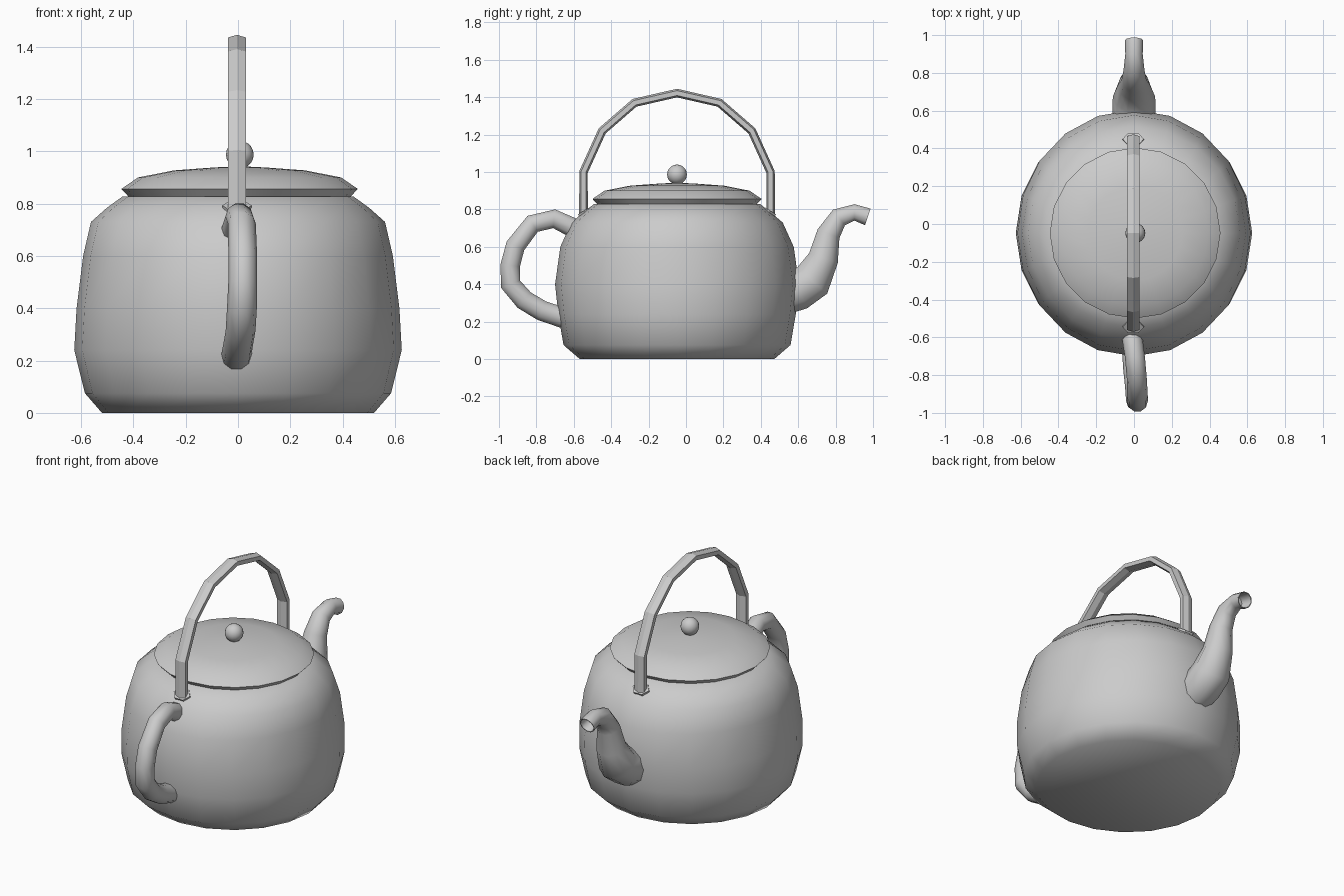
import bpy, bmesh, math
from mathutils import Vector

if "Cube" in bpy.data.objects:
    bpy.data.objects.remove(bpy.data.objects["Cube"])

CY = -0.048  # pot axis


def loft(name, rings, cap_start=True, cap_end=True, smooth=True, angle=45):
    """Skin a list of closed rings into one object."""
    bm = bmesh.new()
    loops = [[bm.verts.new(p) for p in r] for r in rings]
    n = len(loops[0])
    for a, b in zip(loops, loops[1:]):
        for i in range(n):
            j = (i + 1) % n
            bm.faces.new((a[i], a[j], b[j], b[i]))
    if cap_start:
        bm.faces.new(loops[0][::-1])
    if cap_end:
        bm.faces.new(loops[-1])
    bmesh.ops.recalc_face_normals(bm, faces=bm.faces)
    me = bpy.data.meshes.new(name)
    bm.to_mesh(me)
    bm.free()
    ob = bpy.data.objects.new(name, me)
    bpy.context.collection.objects.link(ob)
    if smooth:
        bpy.ops.object.select_all(action='DESELECT')
        ob.select_set(True)
        bpy.context.view_layer.objects.active = ob
        bpy.ops.object.shade_smooth_by_angle(angle=math.radians(angle))
    return ob


def ellipse(cx, rx, ry, z, n=20):
    return [(cx + rx * math.cos(2 * math.pi * i / n),
             CY + ry * math.sin(2 * math.pi * i / n), z) for i in range(n)]


def sweep(path, section):
    """Rings along a path (x, y, z, size) lying in the yz plane."""
    pts = [Vector(p[:3]) for p in path]
    rings = []
    for i, p in enumerate(pts):
        dirs = []
        if i > 0:
            dirs.append((p - pts[i - 1]).normalized())
        if i < len(pts) - 1:
            dirs.append((pts[i + 1] - p).normalized())
        t = sum(dirs, Vector()).normalized()
        side = Vector((1, 0, 0))
        up = side.cross(t).normalized()
        s = path[i][3]
        rings.append([p + side * u * s + up * v * s for u, v in section])
    return rings


def circle(n):
    return [(math.cos(2 * math.pi * i / n), math.sin(2 * math.pi * i / n)) for i in range(n)]


# pot body: x radius, y radius, height
body = [(.52, .52, 0), (.585, .607, .075), (.626, .635, .24), (.617, .652, .40),
        (.592, .624, .60), (.562, .565, .73), (.50, .50, .785), (.44, .445, .828)]
loft("body", [ellipse(0, *p) for p in body], angle=50)

# lid
lid = [(.42, .822), (.452, .856), (.388, .90), (.25, .927), (.10, .938), (.02, .942)]
loft("lid", [ellipse(.006, r, r, z) for r, z in lid], angle=40)

# lid knob
bpy.ops.mesh.primitive_uv_sphere_add(segments=16, ring_count=10, radius=.053,
                                     location=(.007, CY, .987))
knob = bpy.context.object
knob.name = "lid_knob"
bpy.ops.object.shade_smooth()

# arched carrying handle, six-sided flat bar
half = [(.50, .77), (.50, 1.0), (.40, 1.22), (.227, 1.37)]
arch = [(-.004, CY - y, z, 1) for y, z in half] + [(-.004, CY, 1.422, 1)]
arch += [(-.004, CY + y, z, 1) for y, z in half[::-1]]
bar = [(0, .023), (.034, .013), (.034, -.013), (0, -.023), (-.034, -.013), (-.034, .013)]
loft("arch_handle", sweep(arch, bar), smooth=False)

# collars where the arch meets the pot
for s, side in ((-1, "front"), (1, "back")):
    y = CY + s * .495
    collar = [(-.004, y - s * .02, .755, .056), (-.004, y + s * .003, .793, .056)]
    loft(side + "_collar", sweep(collar, [(u, v * .75) for u, v in circle(6)]), smooth=False)

# side grip at the front
grip = [(-.01, -.53, .66, .055), (-.01, -.60, .70, .055), (.005, -.705, .75, .053),
        (.015, -.82, .723, .053), (.018, -.912, .605, .055), (.018, -.94, .50, .055),
        (.015, -.938, .40, .057), (.01, -.865, .315, .057), (0, -.77, .258, .057),
        (-.006, -.66, .222, .058), (-.006, -.57, .20, .058)]
loft("grip", sweep(grip, circle(10)), angle=60)

# spout, open at the tip
spout = [(0, .50, .34, .115), (0, .60, .37, .115), (0, .675, .42, .112), (0, .735, .54, .085),
         (0, .762, .67, .066), (0, .818, .757, .055), (0, .90, .784, .046), (0, .972, .760, .049)]
rings = sweep(spout, circle(10))
c = Vector((0, .972, .760))
rings.append([c + (p - c) * .9 for p in rings[-1]])
rings.append([Vector((0, .90, .782)) + (p - Vector((0, .90, .784))) * .85 for p in rings[6]])
loft("spout", rings, angle=60)
